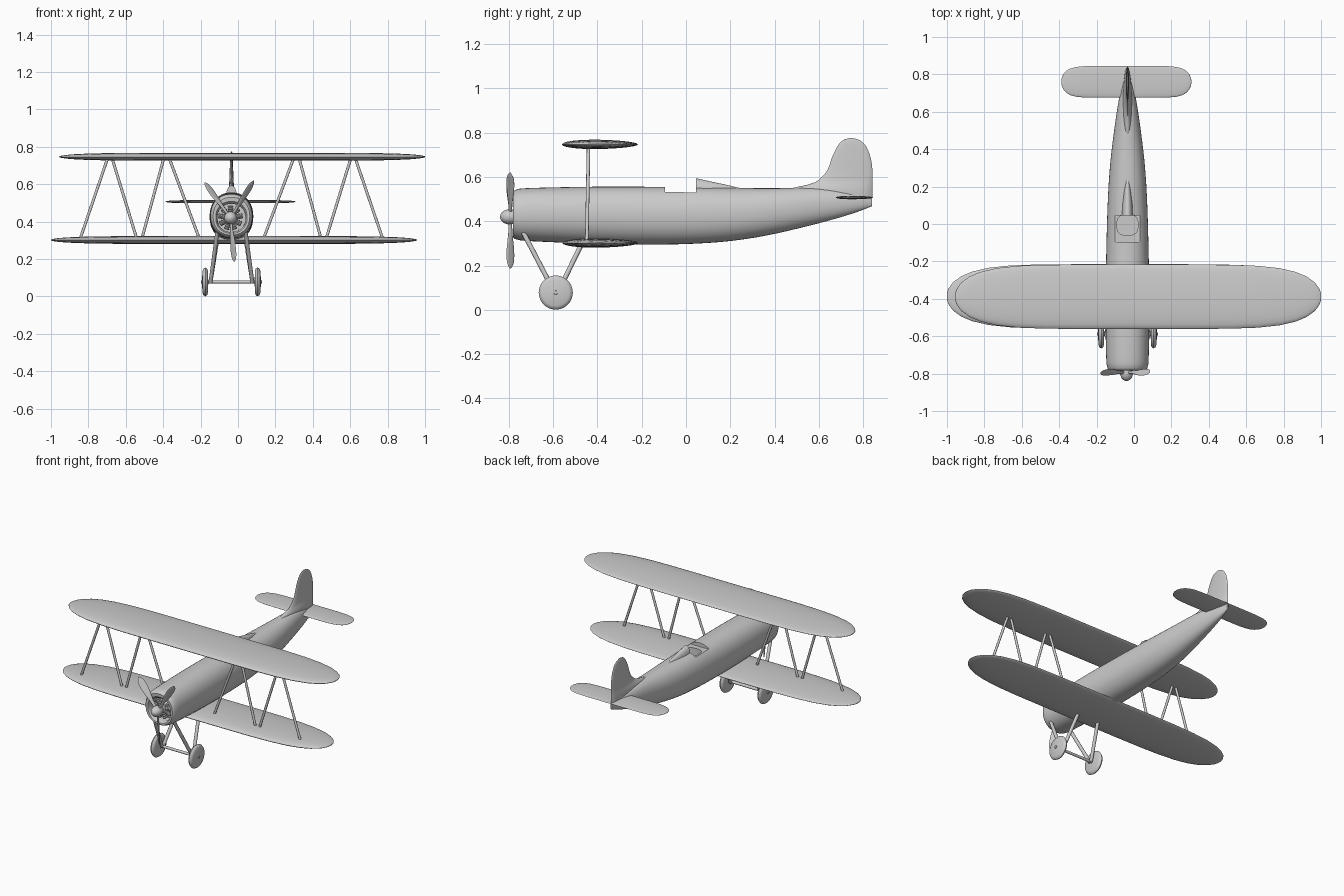
import bpy, bmesh, math
from mathutils import Vector, Matrix

if "Cube" in bpy.data.objects:
    bpy.data.objects.remove(bpy.data.objects["Cube"])

CX = -0.035          # centreline of the body
AXIS_Z = 0.42        # propeller axis height

grey = bpy.data.materials.new("light_grey")
grey.use_nodes = True
grey.diffuse_color = (0.6, 0.6, 0.6, 1)
grey.node_tree.nodes["Principled BSDF"].inputs["Base Color"].default_value = (0.6, 0.6, 0.6, 1)


def finish(name, bm, angle=40):
    bmesh.ops.recalc_face_normals(bm, faces=bm.faces)
    mesh = bpy.data.meshes.new(name)
    bm.to_mesh(mesh)
    bm.free()
    ob = bpy.data.objects.new(name, mesh)
    bpy.context.collection.objects.link(ob)
    mesh.materials.append(grey)
    bpy.ops.object.select_all(action='DESELECT')
    ob.select_set(True)
    bpy.context.view_layer.objects.active = ob
    bpy.ops.object.shade_smooth_by_angle(angle=math.radians(angle))
    return ob


def loft(name, rings, angle=40):
    """Skin a list of equal point rings and cap both ends."""
    bm = bmesh.new()
    rows = [[bm.verts.new(p) for p in ring] for ring in rings]
    for a, b in zip(rows, rows[1:]):
        for i in range(len(a)):
            j = (i + 1) % len(a)
            bm.faces.new((a[i], a[j], b[j], b[i]))
    bm.faces.new(rows[0])
    bm.faces.new(rows[-1])
    return finish(name, bm, angle)


def circle(n):
    return [(math.cos(2 * math.pi * i / n), math.sin(2 * math.pi * i / n)) for i in range(n)]


def rod(name, a, b, r, n=10):
    a, b = Vector(a), Vector(b)
    q = (b - a).to_track_quat('Z', 'Y')
    return loft(name, [[p + q @ Vector((c * r, s * r, 0)) for c, s in circle(n)] for p in (a, b)])


def lathe(name, centre, axis, profile, n=32):
    """Spin (distance, radius) pairs about an axis."""
    q = Vector(axis).to_track_quat('Z', 'Y')
    return loft(name, [[Vector(centre) + q @ Vector((c * r, s * r, d)) for c, s in circle(n)]
                       for d, r in profile])


def smooth_rows(rows, steps=4):
    """Catmull-Rom through rows of numbers."""
    ext = [rows[0]] + rows + [rows[-1]]
    out = []
    for p0, p1, p2, p3 in zip(ext, ext[1:], ext[2:], ext[3:]):
        for k in range(steps):
            t = k / steps
            out.append([b + 0.5 * t * (c - a + t * (2 * a - 5 * b + 4 * c - d + t * (3 * (b - c) + d - a)))
                        for a, b, c, d in zip(p0, p1, p2, p3)])
    return out + [rows[-1]]


def cut(target, cutter):
    cutter.hide_render = True
    mod = target.modifiers.new("cut", 'BOOLEAN')
    mod.operation, mod.object, mod.solver = 'DIFFERENCE', cutter, 'EXACT'
    bpy.context.view_layer.objects.active = target
    bpy.ops.object.modifier_apply(modifier=mod.name)
    bpy.data.objects.remove(cutter)


# Fuselage: y, bottom, top, half width; the first rows form the hollow cowl
cowl = [[-0.70, 0.345, 0.495, 0.075], [-0.765, 0.345, 0.495, 0.076], [-0.78, 0.337, 0.508, 0.084]]
body = [[-0.782, 0.328, 0.53, 0.098], [-0.765, 0.318, 0.543, 0.108], [-0.7, 0.31, 0.55, 0.114],
        [-0.4, 0.298, 0.556, 0.117], [-0.1, 0.295, 0.555, 0.112], [0.1, 0.302, 0.552, 0.106],
        [0.25, 0.317, 0.55, 0.098], [0.4, 0.343, 0.549, 0.084], [0.6, 0.391, 0.55, 0.057],
        [0.75, 0.434, 0.53, 0.03], [0.84, 0.468, 0.505, 0.006]]


def hull_ring(y, low, high, half):
    mid, tall = (low + high) / 2, (high - low) / 2
    return [(CX + half * math.copysign(abs(c) ** 0.92, c), y,
             mid + tall * math.copysign(abs(s) ** 0.92, s)) for c, s in circle(40)]


fuselage = loft("fuselage", [hull_ring(*r) for r in cowl + smooth_rows(body)], 35)

# Cockpit opening: a shallow deck and a rounded well
bm = bmesh.new()
bmesh.ops.create_cube(bm, size=1, matrix=Matrix.Translation((CX, -0.025, 0.63))
                      @ Matrix.Diagonal((0.135, 0.14, 0.2, 1)))
cut(fuselage, finish("deck_cutter", bm))
well = [[(CX + 0.056 * math.copysign(abs(c) ** 0.7, c), -0.005 + 0.055 * math.copysign(abs(s) ** 0.7, s), z)
         for c, s in circle(32)] for z in (0.4, 0.7)]
cut(fuselage, loft("well_cutter", well))
bpy.context.view_layer.objects.active = fuselage
fuselage.select_set(True)
bpy.ops.object.shade_smooth_by_angle(angle=math.radians(35))

# Headrest fairing behind the cockpit
loft("headrest", [[(CX + w * c, y, 0.53 + h * max(s, -0.3)) for c, s in circle(20)]
                  for y, w, h in [(0.046, 0.03, 0.064), (0.1, 0.029, 0.052), (0.18, 0.02, 0.035),
                                  (0.26, 0.006, 0.016)]])

# Tail fin: z, leading edge, trailing edge, half thickness
fin = smooth_rows([[0.48, 0.6, 0.84, 0.02], [0.535, 0.45, 0.842, 0.024], [0.565, 0.55, 0.842, 0.018],
                   [0.585, 0.597, 0.842, 0.014], [0.63, 0.638, 0.842, 0.011], [0.69, 0.66, 0.833, 0.009],
                   [0.74, 0.685, 0.812, 0.007], [0.765, 0.708, 0.785, 0.005], [0.776, 0.738, 0.752, 0.002]], 3)
loft("tail_fin", [[(CX + t * s, (a + b) / 2 + (b - a) / 2 * c, z) for c, s in circle(20)]
                  for z, a, b, t in fin], 50)


# Wings and tailplane: rounded planform with a lens section
def wing(name, x, y, z, span, chord, thick, power):
    us = [0, 0.3, 0.5, 0.65, 0.77, 0.86, 0.92, 0.965, 0.99, 0.998]
    us = [-u for u in us[:0:-1]] + us
    rings = []
    for u in us:
        k = (1 - abs(u) ** power) ** 0.5
        rings.append([(x + span * u, y + chord * k * c, z + thick * k * s * (1.0 - 0.15 * c))
                      for c, s in circle(24)])
    return loft(name, rings, 50)


wing("upper_wing", 0.022, -0.389, 0.747, 0.98, 0.172, 0.021, 6)
wing("lower_wing", -0.022, -0.387, 0.302, 0.98, 0.172, 0.021, 6)
wing("tailplane", -0.041, 0.76, 0.507, 0.348, 0.085, 0.008, 8)

# Paired parts, mirrored about the centreline
for side, label in ((1, "left"), (-1, "right")):
    def at(x, y, z):
        return (CX + side * x, y, z)
    # wing struts in a zigzag
    for i, (top, low) in enumerate([(0.66, 0.81), (0.64, 0.505), (0.36, 0.48), (0.335, 0.17)]):
        rod(f"{label}_wing_strut_{i + 1}", at(top, -0.44, 0.745), at(low, -0.448, 0.305), 0.008)
    # undercarriage legs
    rod(f"{label}_front_leg", at(0.075, -0.735, 0.35), at(0.112, -0.592, 0.075), 0.011)
    rod(f"{label}_rear_leg", at(0.075, -0.465, 0.31), at(0.112, -0.58, 0.075), 0.011)
    # wheel with domed disc and hub cap
    lathe(f"{label}_wheel", at(0.14, -0.588, 0.078), (side, 0, 0),
          [(-0.016, 0.012), (-0.014, 0.06), (-0.01, 0.071), (0, 0.077), (0.01, 0.071),
           (0.014, 0.06), (0.018, 0.012)])
    lathe(f"{label}_hub_cap", at(0.15, -0.588, 0.078), (side, 0, 0), [(0, 0.011), (0.013, 0.008)], 12)

rod("axle", (CX - 0.14, -0.588, 0.078), (CX + 0.14, -0.588, 0.078), 0.009)

# Radial engine inside the cowl
HUB = Vector((CX - 0.005, 0, AXIS_Z))
rod("crankcase", HUB + Vector((0, -0.77, 0)), HUB + Vector((0, -0.69, 0)), 0.03, 24)
for i in range(9):
    a = 2 * math.pi * i / 9 + math.pi / 2
    out = Vector((math.cos(a), 0, math.sin(a)))
    centre = HUB + Vector((0, -0.74, 0))
    lathe(f"engine_cylinder_{i + 1}", centre, out,
          [(0.02, 0.013)] + [(0.03 + 0.006 * k, 0.016 if k % 2 else 0.011) for k in range(7)], 12)

# Spinner and propeller
lathe("spinner", HUB + Vector((0, -0.77, 0)), (0, -1, 0),
      [(0, 0.028), (0.015, 0.033), (0.035, 0.034), (0.052, 0.028), (0.064, 0.017), (0.07, 0.004)], 24)
blade = smooth_rows([[0.015, 0.008, 0.007], [0.07, 0.011, 0.006], [0.13, 0.02, 0.004],
                     [0.18, 0.023, 0.003], [0.215, 0.017, 0.003], [0.235, 0.003, 0.001]], 3)
for i, deg in enumerate((275, 126, 58)):
    turn = Matrix.Rotation(-math.radians(deg), 4, 'Y')
    rings = []
    for r, w, t in blade:
        twist = Matrix.Rotation(math.radians(50), 4, 'X')
        rings.append([HUB + Vector((0, -0.793, 0)) + turn @ (Vector((r, 0, 0)) + twist @ Vector((0, t * s, w * c)))
                      for c, s in circle(14)])
    loft(f"propeller_blade_{i + 1}", rings, 60)
